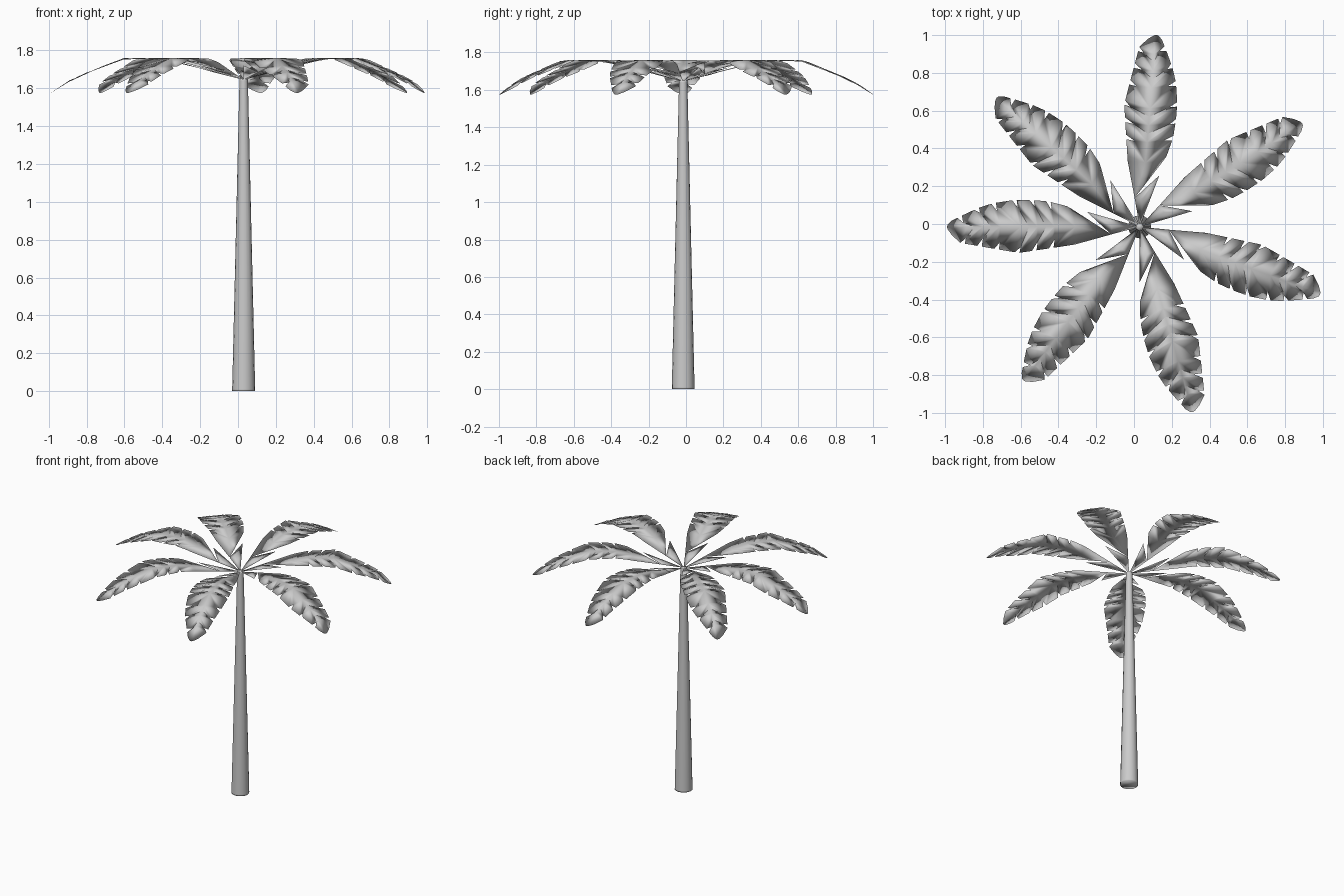
import bpy, bmesh, math
from mathutils import Matrix

old = bpy.data.objects.get("Cube")
if old:
    bpy.data.objects.remove(old, do_unlink=True)

CENTRE = (0.03, -0.015)

grey = bpy.data.materials.new("palm grey")
grey.use_nodes = True
grey.diffuse_color = (0.6, 0.6, 0.6, 1)
grey.node_tree.nodes["Principled BSDF"].inputs["Base Color"].default_value = grey.diffuse_color


def lerp(points, t):
    """Read a value off a list of (position, value) points."""
    for (a, va), (b, vb) in zip(points, points[1:]):
        if t <= b:
            return va + (vb - va) * (t - a) / (b - a)
    return points[-1][1]


# Frond curves: height, and half width on each side, along its length
ARCH = [(0, 1.645), (0.3, 1.725), (0.43, 1.757), (0.64, 1.757), (0.78, 1.70), (0.9, 1.652), (1.02, 1.575)]
LEFT = [(0.15, 0.04), (0.3, 0.087), (0.45, 0.11), (0.64, 0.138), (0.76, 0.118), (0.95, 0.085), (1.02, 0.02)]
RIGHT = [(0.25, 0.03), (0.4, 0.118), (0.5, 0.137), (0.6, 0.143), (0.7, 0.14), (0.82, 0.115), (0.92, 0.07), (1.02, 0.02)]
ROWS = [0.34, 0.45, 0.54, 0.63, 0.74, 0.83, 0.92]
TIP = 1.02
HALF_THICKNESS = 0.003


def build_frond():
    """A paper-thin ruffled leaf: two skins share the rim and cross each other at the ruffles."""
    bm = bmesh.new()

    def vert(u, v, lift=0.0):
        return bm.verts.new((u, v, lerp(ARCH, u) + lift))

    def skins(u, v, lift):
        return vert(u, v, lift), vert(u, v, -lift)

    def fan(hub, rim, turn):
        """Fan of triangles on both skins; hub holds one vertex per skin."""
        for a, b in zip(rim, rim[1:]):
            for skin, order in ((0, -turn), (1, turn)):
                tri = [hub[skin], *(p[skin] if isinstance(p, tuple) else p for p in (a, b))]
                bm.faces.new(tri if order > 0 else tri[::-1])

    base, tip = vert(0.15, 0.04), vert(TIP, 0)
    ribs = [skins(u, 0, HALF_THICKNESS * (-1 if i % 3 == 2 else 1)) for i, u in enumerate(ROWS)]
    ribs.append(tip)

    # Torn leaflets down each side of the midrib
    for side, widths, shift in ((1, LEFT, 0.0), (-1, RIGHT, 0.015)):
        roots = []
        for i, u in enumerate(ROWS):
            notch = (0.0, 0.045, 0.03, 0.04)[i if i < 2 else 1 + (i + side) % 3]
            roots.append(vert(u + shift, side * (lerp(widths, u + shift) - notch)))
        roots.append(vert(TIP - 0.003, side * 0.012))
        fan(ribs[0], [roots[0], base], side)
        for i, u in enumerate(ROWS):
            end = ROWS[i + 1] + shift + 0.006 if i + 1 < len(ROWS) else 0.995
            corner = vert(end, side * lerp(widths, end))
            start = u + shift + 0.03
            shoulder = vert(start, side * lerp(widths, start))
            fan(ribs[i], [ribs[i + 1], roots[i + 1], corner, shoulder, roots[i]], side)

    # Narrow stalk ending in one loose leaflet
    outline = [vert(0, 0), vert(0.28, -0.08), vert(0.21, -0.015), base]
    fan(skins(0.15, -0.005, HALF_THICKNESS), outline + outline[:1], 1)

    mesh = bpy.data.meshes.new("frond")
    bm.to_mesh(mesh)
    bm.free()
    mesh.shade_smooth()
    mesh.materials.append(grey)
    return mesh


# Crown of fronds
frond_mesh = build_frond()
for i, angle in enumerate((85, 32.5, -20.5, -74, -127, 180, 138)):
    frond = bpy.data.objects.new(f"frond_{i + 1}", frond_mesh)
    bpy.context.collection.objects.link(frond)
    frond.location = (*CENTRE, 0)
    frond.rotation_euler.z = math.radians(angle)

# Tapered trunk with a softened foot
HEIGHT = 1.65
bm = bmesh.new()
bmesh.ops.create_cone(bm, cap_ends=True, segments=16, radius1=0.061, radius2=0.022, depth=HEIGHT,
                      matrix=Matrix.Translation((*CENTRE, HEIGHT / 2)))
for z in (0.01, HEIGHT - 0.01):
    bmesh.ops.bisect_plane(bm, geom=bm.verts[:] + bm.edges[:] + bm.faces[:],
                           plane_co=(0, 0, z), plane_no=(0, 0, 1))
trunk_mesh = bpy.data.meshes.new("trunk")
bm.to_mesh(trunk_mesh)
bm.free()
trunk_mesh.shade_smooth()
trunk_mesh.materials.append(grey)
trunk = bpy.data.objects.new("trunk", trunk_mesh)
bpy.context.collection.objects.link(trunk)
